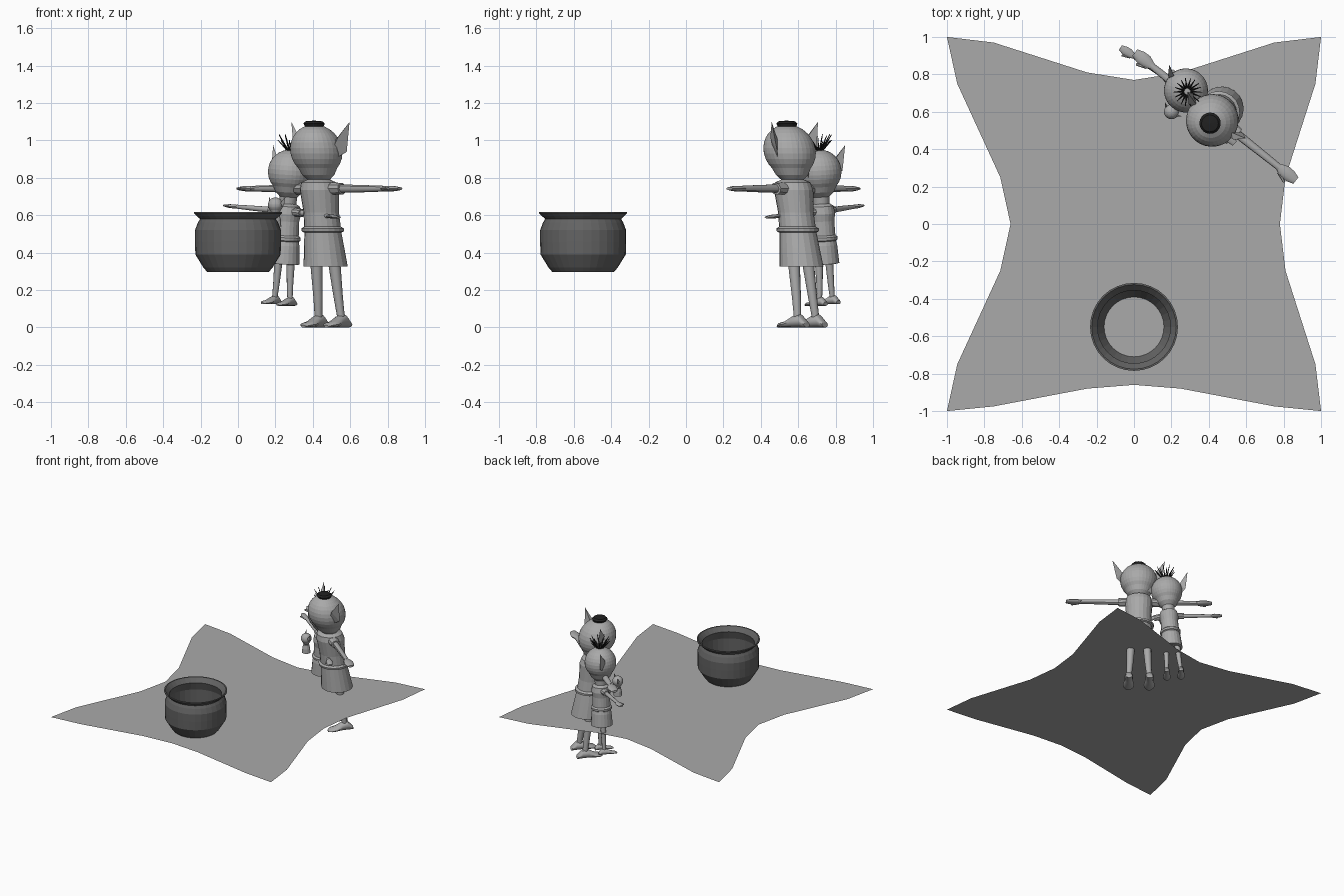
import bpy, bmesh, math
from mathutils import Matrix, Vector

if "Cube" in bpy.data.objects:
    bpy.data.objects.remove(bpy.data.objects["Cube"])


def material(name, v):
    m = bpy.data.materials.new(name)
    m.diffuse_color = (v, v, v, 1)
    m.use_nodes = True
    m.node_tree.nodes["Principled BSDF"].inputs["Base Color"].default_value = m.diffuse_color
    return m


GREY = material("mid_grey", 0.40)
IRON = material("dark_grey", 0.125)
BLACK = material("near_black", 0.015)


def finish(name, bm, mat, mtx=None, smooth=False):
    me = bpy.data.meshes.new(name)
    if mtx is not None:
        bm.transform(mtx)
    bm.to_mesh(me)
    bm.free()
    me.materials.append(mat)
    ob = bpy.data.objects.new(name, me)
    bpy.context.collection.objects.link(ob)
    if smooth:
        bpy.context.view_layer.objects.active = ob
        ob.select_set(True)
        bpy.ops.object.shade_smooth_by_angle(angle=math.radians(40))
        ob.select_set(False)
    return ob


def skin_rings(bm, rings):
    """Bridge rings of points, capping nothing."""
    vs = [[bm.verts.new(p) for p in r] for r in rings]
    n = len(vs[0])
    for a, b in zip(vs, vs[1:]):
        for i in range(n):
            bm.faces.new((a[i], a[(i + 1) % n], b[(i + 1) % n], b[i]))
    return vs


def lathe(profile, n):
    """Turn a (radius, z) profile, listed bottom to top, around z."""
    bm = bmesh.new()
    skin_rings(bm, [[(r * math.cos(2 * math.pi * i / n), r * math.sin(2 * math.pi * i / n), z)
                     for i in range(n)] for r, z in profile])
    bmesh.ops.remove_doubles(bm, verts=bm.verts, dist=1e-5)
    return bm


def tube(sections, n=10):
    """Limb through (centre, radius_a, radius_b) sections; rings face the path."""
    bm = bmesh.new()
    d = (Vector(sections[-1][0]) - Vector(sections[0][0])).normalized()
    u = d.cross(Vector((0, 0, 1))) if abs(d.z) < 0.8 else Vector((1, 0, 0))
    u.normalize()
    w = u.cross(d)
    rings = []
    for c, a, b in sections:
        rings.append([Vector(c) + u * a * math.cos(2 * math.pi * i / n)
                      + w * b * math.sin(2 * math.pi * i / n) for i in range(n)])
    vs = skin_rings(bm, rings)
    bm.faces.new(vs[0][::-1])
    bm.faces.new(vs[-1])
    bmesh.ops.recalc_face_normals(bm, faces=bm.faces)
    return bm


def head(name, r, z, neck, mtx):
    # Round skull narrowing into the neck
    prof = [(r * 0.36, neck), (r * 0.40, z - r * 1.14), (r * 0.62, z - r * 0.92)]
    prof += [(r * math.cos(a), z + r * math.sin(a))
             for a in [math.radians(t) for t in range(-42, 91, 12)]]
    prof += [(0.0, z + r)]
    finish(name + "_head", lathe(prof, 32), GREY, mtx)
    # Pointed ears
    pts = [(.85, -.1, 0), (.92, .1, -.25), (.85, .15, .4), (1.2, .35, -.05),
           (1.42, .4, 1.1), (1.1, 0, .5)]
    for s, side in ((1, "left"), (-1, "right")):
        bm = bmesh.new()
        for p in pts:
            bm.verts.new((s * p[0] * r, p[1] * r, z + p[2] * r))
        bmesh.ops.convex_hull(bm, input=bm.verts)
        finish(f"{name}_ear_{side}", bm, GREY, mtx)


def figure(name, mtx, w, hem, waist, shoulder, arm_z, span, reach, head_z, head_r, foot):
    head(name, head_r, head_z, shoulder - 0.02, mtx)
    # Shirt, belt and skirt
    shirt = [(.098 * w, waist), (.095 * w, waist + .08), (.105 * w, shoulder - .05),
             (.095 * w, shoulder - .01), (.05 * w, shoulder + .01)]
    finish(name + "_shirt", lathe(shirt, 20), GREY, mtx)
    belt = [(.095 * w, waist - .03), (.112 * w, waist - .022), (.114 * w, waist - .006),
            (.098 * w, waist + .004)]
    finish(name + "_belt", lathe(belt, 20), GREY, mtx)
    skirt = [(.02 * w, hem + .02), (.105 * w, hem), (.118 * w, hem + .002),
             (.108 * w, hem + .1), (.098 * w, waist - .02)]
    finish(name + "_skirt", lathe(skirt, 20), GREY, mtx)
    for s, side in ((1, "left"), (-1, "right")):
        def at(f, dz=0.0, dy=0.0):
            return (s * span * f, reach * f + dy, arm_z + dz)
        # Sleeve, arm, hand, thumb
        finish(f"{name}_sleeve_{side}", tube([(at(.12), .045 * w, .035 * w),
               (at(.28), .036 * w, .032 * w)]), GREY, mtx)
        finish(f"{name}_arm_{side}", tube([(at(.2), .024 * w, .024 * w),
               (at(.5), .021 * w, .021 * w), (at(.8), .018 * w, .016 * w)]), GREY, mtx, True)
        finish(f"{name}_hand_{side}", tube([(at(.78), .018 * w, .014 * w),
               (at(.86), .036 * w, .016 * w), (at(.93), .034 * w, .014 * w),
               (at(1), .022 * w, .008 * w)]), GREY, mtx, True)
        finish(f"{name}_thumb_{side}", tube([(at(.82, 0, -.02 * w), .012 * w, .01 * w),
               (at(.92, 0, -.045 * w), .007 * w, .007 * w)], 6), GREY, mtx)
        # Leg
        hx, ax = s * .06 * w, s * .078 * w
        finish(f"{name}_leg_{side}", tube([((ax, 0, .04 * w), .02 * w, .02 * w),
               ((hx * 1.15, 0, hem * .5), .025 * w, .025 * w),
               ((hx, 0, hem + .04), .034 * w, .034 * w)]), GREY, mtx, True)
        # Shoe: wedge sections from heel to toe
        secs = [(.35, .026, .03), (.15, .032, .07), (-.15, .03, .062),
                (-.45, .042, .034), (-.68, .038, .026), (-.82, .016, .012)]
        shoe = [((ax, y * foot, h * w / 2), hw * w, h * w / 2) for y, hw, h in secs]
        finish(f"{name}_shoe_{side}", tube(shoe, 12), GREY, mtx, True)


# Ground cloth with pulled-in edges
edge = [(-1, 1), (-.75, .97), (-.25, .81), (0, .77), (.25, .81), (.75, .97),
        (1, 1), (.97, .75), (.81, .25), (.78, 0), (.81, -.25), (.97, -.75),
        (1, -1), (.75, -.975), (.25, -.88), (0, -.86), (-.25, -.88), (-.75, -.975),
        (-1, -1), (-.945, -.75), (-.715, -.25), (-.66, 0), (-.715, .25), (-.945, .75)]
bm = bmesh.new()
hub = bm.verts.new((0, 0, .297))
rim = [bm.verts.new((x, y, .297)) for x, y in edge]
for i in range(len(rim)):
    bm.faces.new((hub, rim[(i + 1) % len(rim)], rim[i]))
finish("ground_cloth", bm, GREY)

# Cooking pot, outside wall, flared lip, inside wall
pot = [(.165, .297), (.185, .32), (.228, .39), (.23, .46), (.23, .52), (.215, .56),
       (.203, .58), (.222, .597), (.235, .61), (.235, .618), (.226, .618), (.195, .583),
       (.215, .52), (.215, .39), (.16, .3)]
finish("pot", lathe(pot, 32), IRON, Matrix.Translation((0, -.55, 0)))

# Adult: turned toward the pot, leaning forward
lean = Matrix.Identity(4)
lean[1][2] = -.13
adult = Matrix.Translation((.495, .65, 0)) @ Matrix.Rotation(math.radians(-38.5), 4, 'Z') @ lean
figure("adult", adult, 1.0, .325, .535, .785, .742, .55, 0, .945, .14, .165)
cap = [(0, 1.07), (.05, 1.075), (.057, 1.09), (.045, 1.102), (0, 1.106)]
finish("adult_hair_bun", lathe(cap, 20), BLACK, adult)

# Child: beside the adult, leaning sideways
child = (Matrix.Translation((.235, .75, .12)) @ Matrix.Rotation(math.radians(-40), 4, 'Z')
         @ Matrix.Rotation(math.radians(4.5), 4, 'Y'))
figure("child", child, .69, .22, .37, .54, .502, .40, -.05, .715, .118, .12)

# Child hair: fan of thin spikes
bm = bmesh.new()
for i in range(18):
    a = 2 * math.pi * i / 18
    c, s = math.cos(a), math.sin(a)
    up = .055 if i % 2 else .085
    p, q = Vector((.018 * c, .018 * s, .825)), Vector((.075 * c, .075 * s, .825 + up))
    m = (Matrix.Translation((p + q) / 2)
         @ (q - p).to_track_quat('Z', 'Y').to_matrix().to_4x4())
    bmesh.ops.create_cone(bm, cap_ends=True, segments=5, radius1=.006, radius2=.002,
                          depth=(q - p).length, matrix=m)
finish("child_hair_spikes", bm, BLACK, child)

# Small doll held in front of the child
doll = Matrix.Translation((.20, .60, .655)) @ Matrix.Rotation(math.radians(-40), 4, 'Z')
head("doll", .04, 0, -.06, doll)
finish("doll_body", lathe([(0, -.12), (.032, -.115), (.03, -.08), (.022, -.05), (0, -.045)], 12),
       GREY, doll)
